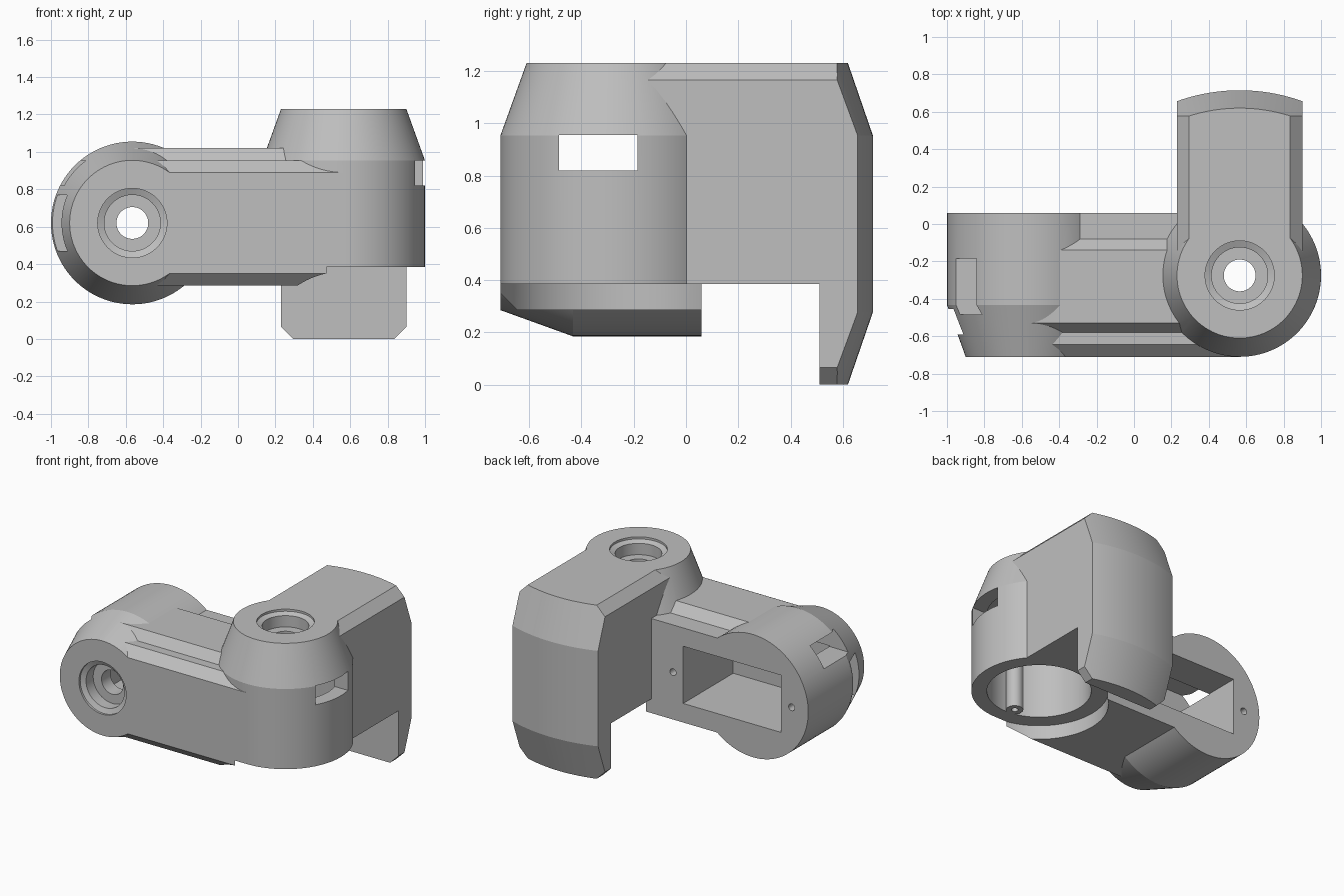
import bpy, bmesh, math
from mathutils import Matrix, Vector

if "Cube" in bpy.data.objects:
    bpy.data.objects.remove(bpy.data.objects["Cube"], do_unlink=True)

grey = bpy.data.materials.new("light_grey_plastic")
grey.use_nodes = True
colour = (0.52, 0.52, 0.52, 1)
grey.diffuse_color = colour
grey.node_tree.nodes["Principled BSDF"].inputs["Base Color"].default_value = colour

FRONT, BACK = -0.71, 0.06
TOP, SKIRT = 1.23, 0.385
R, R_TIP, TAPER = 0.435, 0.335, 0.277
CHAMFER = 0.065
PIVOT_A = Vector((-0.565, FRONT, 0.62))    # sideways joint, axis along y
PIVOT_B = Vector((0.565, -0.275, 0))       # upright joint, axis along z


def to_object(name, bm):
    bmesh.ops.recalc_face_normals(bm, faces=bm.faces)
    mesh = bpy.data.meshes.new(name)
    bm.to_mesh(mesh)
    bm.free()
    mesh.materials.append(grey)
    ob = bpy.data.objects.new(name, mesh)
    bpy.context.collection.objects.link(ob)
    return ob


def box(name, x, y, z):
    bm = bmesh.new()
    bmesh.ops.create_cube(bm, size=1)
    for v in bm.verts:
        for i, (lo, hi) in enumerate((x, y, z)):
            v.co[i] = hi if v.co[i] > 0 else lo
    return to_object(name, bm)


def prism(name, points, direction):
    """Extrude a closed outline of 3D points."""
    bm = bmesh.new()
    face = bm.faces.new([bm.verts.new(p) for p in points])
    ext = bmesh.ops.extrude_face_region(bm, geom=[face])
    verts = [g for g in ext["geom"] if isinstance(g, bmesh.types.BMVert)]
    bmesh.ops.translate(bm, verts=verts, vec=direction)
    return to_object(name, bm)


def lathe(name, profile, centre, along_y=False, steps=96):
    """Stack of rings (radius, height), capped at both ends."""
    bm = bmesh.new()
    rings = []
    for r, h in profile:
        rings.append([bm.verts.new((r * math.cos(t), r * math.sin(t), h))
                      for t in (2 * math.pi * i / steps for i in range(steps))])
    for a, b in zip(rings, rings[1:]):
        for i in range(steps):
            j = (i + 1) % steps
            bm.faces.new((a[i], a[j], b[j], b[i]))
    bm.faces.new(rings[0])
    bm.faces.new(rings[-1])
    if along_y:
        bmesh.ops.rotate(bm, verts=bm.verts, matrix=Matrix.Rotation(-math.pi / 2, 3, 'X'))
    bmesh.ops.translate(bm, verts=bm.verts, vec=centre)
    return to_object(name, bm)


def combine(target, tool, operation='DIFFERENCE'):
    mod = target.modifiers.new("join", 'BOOLEAN')
    mod.operation, mod.object, mod.solver = operation, tool, 'EXACT'
    deps = bpy.context.evaluated_depsgraph_get()
    mesh = bpy.data.meshes.new_from_object(target.evaluated_get(deps))
    target.modifiers.clear()
    target.data = mesh
    bpy.data.objects.remove(tool, do_unlink=True)


# Arm: chamfered beam with a raised cable rib on top
z0, z1 = PIVOT_A.z - R_TIP, PIVOT_A.z + R_TIP
rib = z1 + CHAMFER
outline = [(BACK, z0), (FRONT + CHAMFER, z0), (FRONT, z0 + CHAMFER), (FRONT, z1 - CHAMFER),
           (FRONT + CHAMFER, z1), (-0.58, z1), (-0.53, rib), (-0.14, rib), (-0.08, z1), (BACK, z1)]
arm = prism("jointed_arm", [(PIVOT_A.x, y, z) for y, z in outline],
            (PIVOT_B.x - PIVOT_A.x, 0, 0))
combine(arm, lathe("clearance", [(0.445, 0.1), (0.445, SKIRT)], PIVOT_B))

# Sideways joint barrel
barrel = [(R_TIP, 0), (R, TAPER), (R, BACK - FRONT)]
combine(arm, lathe("side_barrel", barrel, PIVOT_A, True), 'UNION')

# Upright joint barrel
barrel = [(R, SKIRT), (R, TOP - TAPER), (R_TIP, TOP)]
combine(arm, lathe("upright_barrel", barrel, PIVOT_B), 'UNION')

# Bracket: chamfered block with a rounded, tapered back and a hanging plate
xl, xr, c = PIVOT_B.x - R_TIP, PIVOT_B.x + R_TIP, CHAMFER
outline = [(xl + c, 0), (xr - c, 0), (xr, c), (xr, TOP - c),
           (xr - c, TOP), (xl + c, TOP), (xl, TOP - c), (xl, c)]
bracket = prism("bracket", [(x, PIVOT_B.y, z) for x, z in outline], (0, 1.4, 0))
sweep = [(0.86, -0.1), (0.99, TAPER), (0.99, TOP - TAPER), (0.86, TOP + 0.1)]
combine(bracket, lathe("back_sweep", sweep, PIVOT_B, steps=160), 'INTERSECT')
combine(bracket, box("underside", (0, 1.2), (-0.6, 0.51), (-0.2, SKIRT)))
combine(arm, bracket, 'UNION')

# Motor pocket with its two screw holes, open at the back
combine(arm, box("motor_pocket", (-0.785, -0.02), (-0.5, 0.2), (0.42, 0.825)))
for x in (-0.87, 0.06):
    hole = (x, BACK - 0.15, PIVOT_A.z)
    combine(arm, lathe("screw_hole", [(0.024, 0), (0.024, 0.3)], hole, True, 24))

# Hollow under the upright barrel
combine(arm, lathe("hollow", [(0.335, 0.3), (0.335, 1.0)], PIVOT_B))

# Stepped bearing seats at both pivots
seat = [(0.185, -0.1), (0.185, 0.015), (0.15, 0.03), (0.15, 0.11), (0.085, 0.11), (0.085, 0.3)]
combine(arm, lathe("side_seat", seat, PIVOT_A, True))
seat = [(r, TOP - d) for r, d in seat]
combine(arm, lathe("upright_seat", seat, PIVOT_B))

# Cable channel through the whole arm, and a slot in the side barrel
combine(arm, box("cable_channel", (-1.2, 1.2), (-0.485, -0.185), (0.82, 0.955)))
combine(arm, box("side_slot", (-1.2, -0.75), (-0.59, -0.455), (0.47, 0.77)))

# Screw post inside the hollow
post_at = (0.53, -0.56, 0)
post = lathe("screw_post", [(0.055, SKIRT), (0.055, 1.02)], post_at, steps=40)
combine(post, lathe("post_hole", [(0.022, 0.3), (0.022, 0.55)], post_at, steps=24))

for ob in (arm, post):
    bpy.ops.object.select_all(action='DESELECT')
    ob.select_set(True)
    bpy.context.view_layer.objects.active = ob
    bpy.ops.object.shade_smooth_by_angle(angle=math.radians(15))
